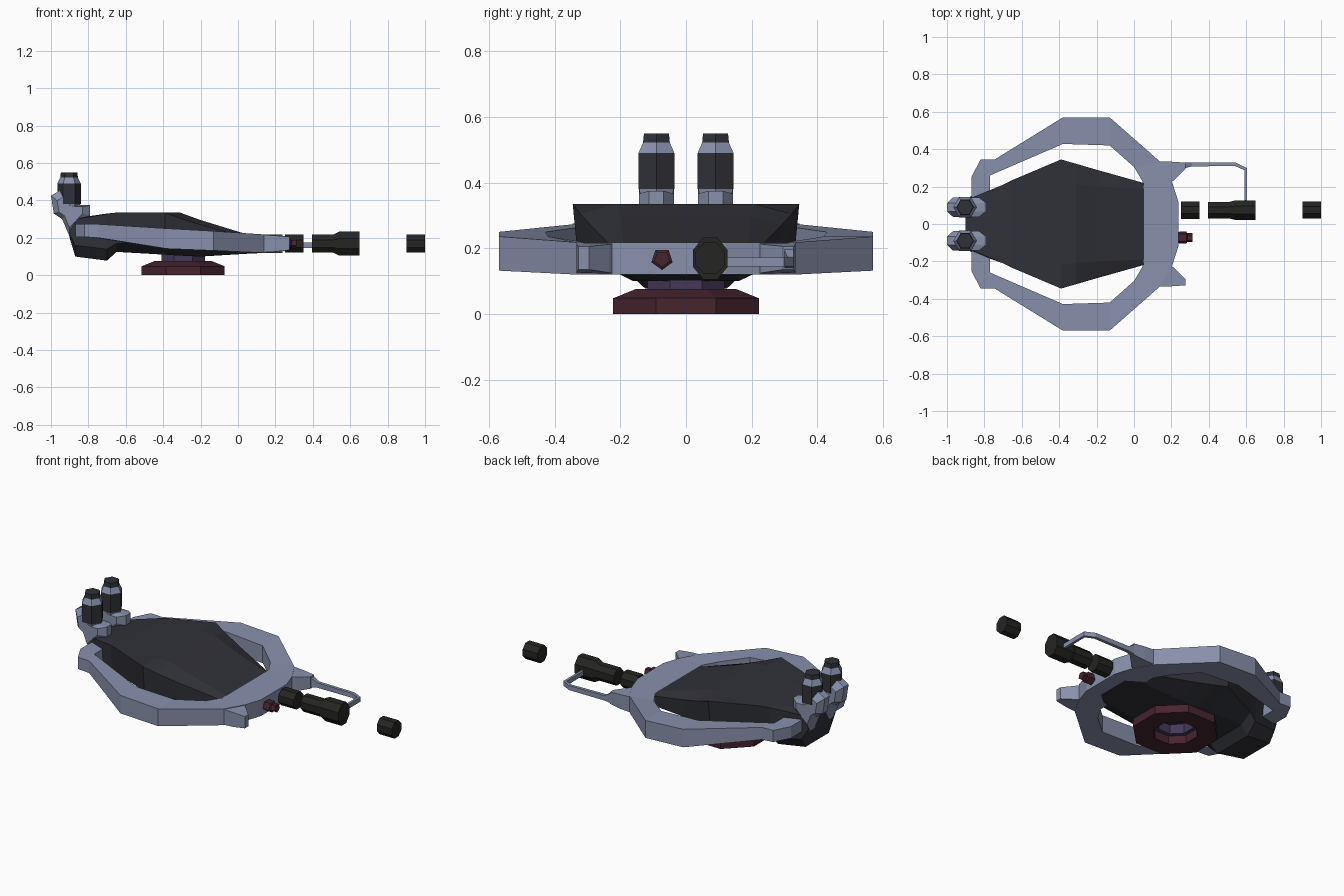
import bpy, bmesh, math


def material(name, rgb):
    m = bpy.data.materials.new(name)
    m.diffuse_color = (*rgb, 1)
    return m


GREY = material("blue_grey", (0.25, 0.28, 0.41))
DARK = material("charcoal", (0.03, 0.031, 0.04))
BLACK = material("black", (0.018, 0.018, 0.016))
RED = material("dark_red", (0.062, 0.018, 0.028))
PURPLE = material("dark_purple", (0.06, 0.04, 0.095))


def loft(name, rings, mat, closed=False):
    """Skin a list of equal-length point rings; cap the ends unless closed."""
    bm = bmesh.new()
    vs = [[bm.verts.new(p) for p in r] for r in rings]
    n = len(rings[0])
    pairs = list(zip(vs, vs[1:])) + ([(vs[-1], vs[0])] if closed else [])
    for a, b in pairs:
        for i in range(n):
            j = (i + 1) % n
            bm.faces.new((a[i], a[j], b[j], b[i]))
    if not closed:
        bm.faces.new(vs[0])
        bm.faces.new(vs[-1])
    bmesh.ops.recalc_face_normals(bm, faces=bm.faces)
    me = bpy.data.meshes.new(name)
    bm.to_mesh(me)
    bm.free()
    me.materials.append(mat)
    ob = bpy.data.objects.new(name, me)
    bpy.context.collection.objects.link(ob)
    return ob


def upright(name, x, y, steps, sides, turn, mat, closed=False):
    """Faceted turned shape about z; steps are (radius, z)."""
    ang = [turn + math.tau * i / sides for i in range(sides)]
    return loft(name, [[(x + r * math.cos(a), y + r * math.sin(a), z) for a in ang]
                       for r, z in steps], mat, closed)


def along_x(name, y, z, steps, sides, turn, mat):
    """Faceted turned shape about x; steps are (x, y radius, z radius)."""
    ang = [turn + math.tau * i / sides for i in range(sides)]
    return loft(name, [[(x, y + ry * math.cos(a), z + rz * math.sin(a)) for a in ang]
                       for x, ry, rz in steps], mat)


def strip(name, stations, mat):
    """Flat bar; stations are (outer x, outer y, inner x, inner y, bottom, top)."""
    return loft(name, [[(ox, oy, b), (ox, oy, t), (ix, iy, t), (ix, iy, b)]
                       for ox, oy, ix, iy, b, t in stations], mat)


E = math.pi / 8

# Base ring and neck
upright("base_ring", -0.293, 0, [(0.24, 0), (0.24, 0.048), (0.165, 0.076), (0.125, 0.076),
                                 (0.125, 0)], 8, E, RED, True)
upright("neck", -0.293, 0, [(0.127, 0.05), (0.127, 0.112), (0.1, 0.112), (0.1, 0.05)],
        8, E, PURPLE, True)

# Hull: half sections from top edge to bottom edge
hull = [
    (-0.90, (0.08, 0.30), (0.13, 0.295), (0.13, 0.22), (0.10, 0.20)),
    (-0.87, (0.09, 0.305), (0.14, 0.30), (0.15, 0.16), (0.11, 0.10)),
    (-0.70, (0.15, 0.33), (0.21, 0.328), (0.19, 0.14), (0.125, 0.078)),
    (-0.65, (0.16, 0.335), (0.235, 0.335), (0.21, 0.17), (0.13, 0.125)),
    (-0.39, (0.21, 0.335), (0.345, 0.335), (0.33, 0.18), (0.16, 0.11)),
    (-0.31, (0.21, 0.335), (0.322, 0.305), (0.31, 0.17), (0.16, 0.105)),
    (-0.20, (0.20, 0.295), (0.29, 0.27), (0.28, 0.16), (0.16, 0.10)),
    (0.05, (0.19, 0.218), (0.22, 0.20), (0.22, 0.14), (0.15, 0.115)),
    (0.15, (0.15, 0.19), (0.17, 0.18), (0.17, 0.13), (0.10, 0.12)),
]
loft("hull", [[(x, w, z) for w, z in s] + [(x, -w, z) for w, z in reversed(s)]
              for x, *s in hull], DARK)

# Surrounding frame: one half, then mirrored
half = [
    (-0.87, 0.12, -0.77, 0.12, 0.205, 0.275),
    (-0.87, 0.25, -0.77, 0.25, 0.205, 0.275),
    (-0.82, 0.345, -0.77, 0.26, 0.205, 0.275),
    (-0.745, 0.345, -0.762, 0.263, 0.20, 0.273),
    (-0.38, 0.57, -0.38, 0.428, 0.142, 0.25),
    (-0.13, 0.57, -0.13, 0.42, 0.132, 0.236),
    (0.14, 0.333, 0.0, 0.305, 0.12, 0.218),
    (0.205, 0.22, 0.05, 0.22, 0.12, 0.217),
    (0.237, 0.12, 0.05, 0.12, 0.12, 0.217),
]
mirrored = [(a, -b, c, -d, e, f) for a, b, c, d, e, f in reversed(half)]
strip("outer_frame", half + mirrored, GREY)

# Front prongs
for side, s in (("left", -1), ("right", 1)):
    strip("prong_" + side, [(0.13, s * 0.333, 0.19, s * 0.215, 0.122, 0.216),
                            (0.20, s * 0.333, 0.215, s * 0.235, 0.126, 0.212),
                            (0.275, s * 0.328, 0.275, s * 0.295, 0.135, 0.206)], GREY)

# Bent handle from the right prong to the barrel
strip("handle", [(0.27, 0.328, 0.27, 0.298, 0.14, 0.20),
                 (0.31, 0.328, 0.31, 0.308, 0.145, 0.175),
                 (0.545, 0.328, 0.54, 0.31, 0.145, 0.172),
                 (0.605, 0.298, 0.59, 0.288, 0.145, 0.172),
                 (0.605, 0.11, 0.59, 0.11, 0.145, 0.172)], GREY)

# Barrel segments
k = 1 / math.cos(E)
for name, steps in (
    ("barrel_root", [(0.25, 0.046, 0.048), (0.35, 0.046, 0.048)]),
    ("barrel_middle", [(0.395, 0.044, 0.048), (0.51, 0.044, 0.048),
                       (0.54, 0.052, 0.064), (0.65, 0.052, 0.064)]),
    ("muzzle", [(0.90, 0.045, 0.048), (1.0, 0.045, 0.048)]),
):
    along_x(name, 0.074, 0.169, [(x, a * k, b * k) for x, a, b in steps], 8, E, BLACK)

# Small secondary gun
along_x("small_gun", -0.073, 0.168, [(0.225, 0.022, 0.022), (0.245, 0.034, 0.034),
                                     (0.28, 0.034, 0.034), (0.285, 0.025, 0.025),
                                     (0.312, 0.025, 0.025)], 5, -math.pi / 2, RED)

# Rear pods on brackets
profile = [(-1.0, 0.425), (-0.95, 0.455), (-0.90, 0.39), (-0.865, 0.375), (-0.79, 0.375),
           (-0.79, 0.318), (-0.90, 0.205), (-0.94, 0.30), (-0.985, 0.33)]
for side, y in (("left", -0.09), ("right", 0.09)):
    rings = []
    for dy, f in ((-0.053, 0.65), (-0.022, 1), (0.022, 1), (0.053, 0.65)):
        rings.append([(-0.905 + (x + 0.905) * f, y + dy, 0.35 + (z - 0.35) * f)
                      for x, z in profile])
    loft("pod_bracket_" + side, rings, GREY)
    upright("pod_foot_" + side, -0.903, y, [(0.052, 0.33), (0.06, 0.38)], 6, 0, GREY)
    upright("pod_body_" + side, -0.903, y, [(0.063, 0.38), (0.063, 0.49)], 6, 0, DARK)
    upright("pod_collar_" + side, -0.903, y, [(0.063, 0.49), (0.047, 0.522)], 6, 0, GREY)
    upright("pod_cap_" + side, -0.903, y, [(0.047, 0.522), (0.044, 0.55)], 6, 0, DARK)
